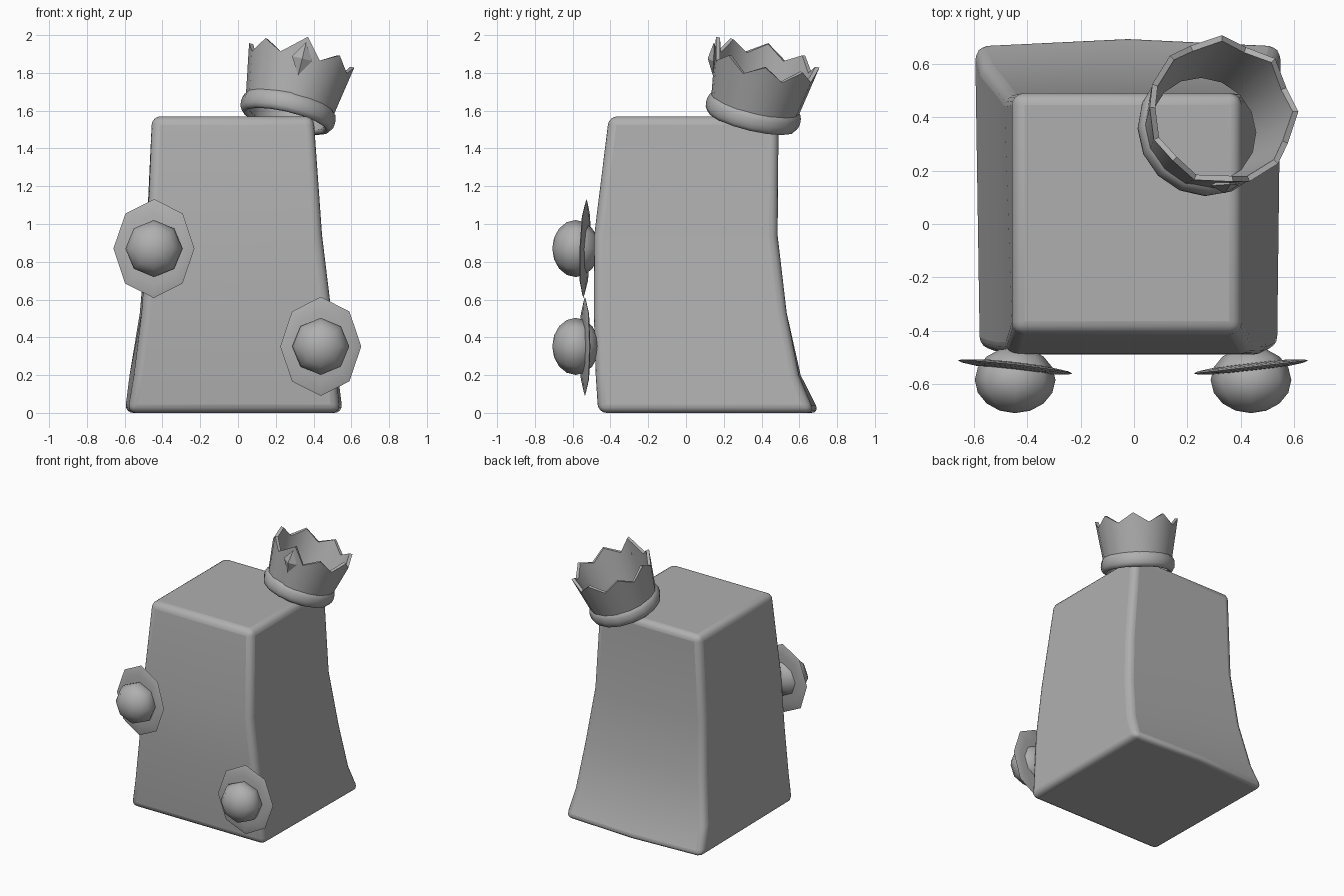
import bpy, bmesh, math
from mathutils import Matrix, Vector

if "Cube" in bpy.data.objects:
    bpy.data.objects.remove(bpy.data.objects["Cube"])

grey = bpy.data.materials.new("mid grey")
grey.diffuse_color = (0.43, 0.43, 0.43, 1)
grey.use_nodes = True
grey.node_tree.nodes["Principled BSDF"].inputs["Base Color"].default_value = grey.diffuse_color


def make(name, bm, smooth=40, matrix=None):
    """Turn a bmesh into a shaded object."""
    bmesh.ops.recalc_face_normals(bm, faces=bm.faces)
    me = bpy.data.meshes.new(name)
    bm.to_mesh(me)
    bm.free()
    me.materials.append(grey)
    ob = bpy.data.objects.new(name, me)
    bpy.context.collection.objects.link(ob)
    if matrix:
        ob.matrix_world = matrix
    bpy.ops.object.select_all(action='DESELECT')
    ob.select_set(True)
    bpy.context.view_layer.objects.active = ob
    if smooth:
        bpy.ops.object.shade_smooth_by_angle(angle=math.radians(smooth))
    return ob


def bridge(bm, a, b):
    """Join two closed vertex rings with quads."""
    n = len(a)
    for i in range(n):
        j = (i + 1) % n
        bm.faces.new((a[i], a[j], b[j], b[i]))


# Body: lofted block, levels of (z, front left/right x, back left/right x, front y, back y, back bulge)
levels = [(0.0, -.585, .54, -.60, .555, -.465, .678, .03),
          (0.20, -.55, .52, -.575, .53, -.478, .597, .01),
          (0.53, -.51, .495, -.52, .495, -.488, .533, 0),
          (0.94, -.48, .445, -.485, .445, -.486, .485, 0),
          (1.57, -.455, .40, -.455, .40, -.408, .49, 0)]
bm = bmesh.new()
rings = []
for z, fl, fr, bl, br, fy, by, bulge in levels:
    pts = [(fl, fy), ((fl + fr) / 2, fy), (fr, fy), (br, by), ((bl + br) / 2, by + bulge), (bl, by)]
    rings.append([bm.verts.new((x, y, z)) for x, y in pts])
for a, b in zip(rings, rings[1:]):
    bridge(bm, a, b)
bm.faces.new(rings[0])
bm.faces.new(rings[-1])
body = make("body", bm, 60)
bev = body.modifiers.new("rounded edges", 'BEVEL')
bev.width, bev.segments = 0.045, 4
bev.limit_method, bev.angle_limit = 'ANGLE', math.radians(35)

# Eyes: squashed ball through a thin lens-shaped plate
for side, x, z, nod in (("left", -.445, .87, 2), ("right", .438, .352, 0)):
    s = 1 if x < 0 else -1
    lay = Matrix.Rotation(math.pi / 2, 4, 'X')
    for part, y, size, turn, lean in (("eyeball", -.584, (.151, .151, .124), 0, 0),
                                      ("eye_plate", -.535, (.216, .262, .016), -6.5 * s, nod)):
        bm = bmesh.new()
        bmesh.ops.create_uvsphere(bm, u_segments=8, v_segments=8, radius=1)
        m = (Matrix.Translation((x, y, z)) @ Matrix.Rotation(math.radians(turn), 4, 'Z')
             @ Matrix.Rotation(math.radians(-lean), 4, 'X') @ lay @ Matrix.Diagonal((*size, 1)))
        bmesh.ops.transform(bm, matrix=m, verts=bm.verts)
        make(f"{side}_{part}", bm, 60)

# Crown frame: tilted towards the back right corner
axis = Vector((.24, .24, 1)).normalized()
tilt = Vector((0, 0, 1)).rotation_difference(axis).to_matrix().to_4x4()
frame = Matrix.Translation((.262, .353, 1.58)) @ tilt
N = 16
T = 0.022  # wall thickness

# Crown wall: flared band with eight points, the front one taller
bm = bmesh.new()
out_low, out_high, in_high, in_low = rows = [], [], [], []
for i in range(N):
    a = 2 * math.pi * i / N
    h, r = (.33, .286) if i % 2 == 0 else (.265, .279)
    if i == 12:
        h, a = .37, a + .06
    for row, rad, z in zip(rows, (.226, r, r - T, .226 - T), (-.02, h, h, -.02)):
        row.append(bm.verts.new((rad * math.cos(a), rad * math.sin(a), z)))
for a, b in zip(rows, rows[1:] + rows[:1]):
    bridge(bm, a, b)
make("crown_wall", bm, 40, frame)

# Crown rim: rounded band around the bottom, blending into the wall
profile = [(.205, -.02), (.222, -.038), (.24, -.034), (.252, -.015), (.256, .01),
           (.254, .035), (.247, .055), (.236, .066), (.222, .06)]
bm = bmesh.new()
loops = [[bm.verts.new((r * math.cos(2 * math.pi * i / N), r * math.sin(2 * math.pi * i / N), z))
          for i in range(N)] for r, z in profile]
for a, b in zip(loops, loops[1:] + loops[:1]):
    bridge(bm, a, b)
make("crown_rim", bm, 60, frame)

# Crown jewel: flat-faced lozenge on the front point
bm = bmesh.new()
bmesh.ops.create_uvsphere(bm, u_segments=4, v_segments=2, radius=1)
jewel = (frame @ Matrix.Rotation(.05, 4, 'Z') @ Matrix.Translation((0, -.272, .25))
         @ Matrix.Rotation(math.radians(11), 4, 'X') @ Matrix.Diagonal((.055, .03, .09, 1)))
bmesh.ops.transform(bm, matrix=jewel, verts=bm.verts)
make("crown_jewel", bm, 0)
